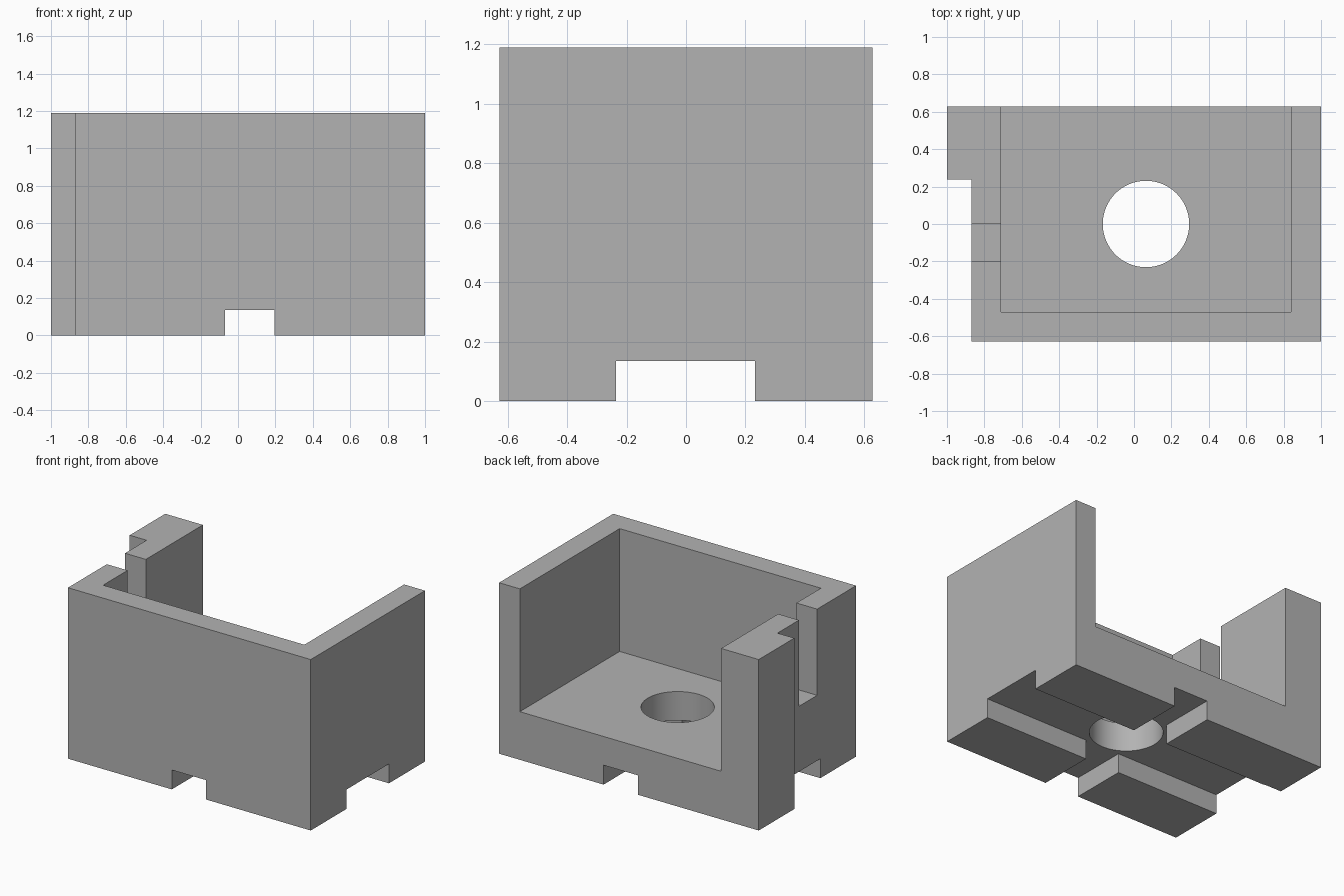
import bpy
import bmesh

old = bpy.data.objects.get("Cube")
if old:
    bpy.data.objects.remove(old, do_unlink=True)

BACK, FRONT = 0.628, -0.628
SIDE, RIB_SIDE = -0.87, -1.0
HEIGHT, OVER = 1.19, 0.2

grey = bpy.data.materials.new("plain grey")
grey.use_nodes = True
grey.diffuse_color = (0.45, 0.45, 0.45, 1)
grey.node_tree.nodes["Principled BSDF"].inputs["Base Color"].default_value = grey.diffuse_color


def prism(name, outline, low, high):
    """Extrude a flat counter-clockwise outline from low to high."""
    bm = bmesh.new()
    base = bm.faces.new([bm.verts.new((x, y, low)) for x, y in outline])
    top = bmesh.ops.extrude_face_region(bm, geom=[base])["geom"]
    bmesh.ops.translate(bm, vec=(0, 0, high - low),
                        verts=[v for v in top if isinstance(v, bmesh.types.BMVert)])
    bmesh.ops.recalc_face_normals(bm, faces=bm.faces)
    mesh = bpy.data.meshes.new(name)
    bm.to_mesh(mesh)
    bm.free()
    mesh.materials.append(grey)
    obj = bpy.data.objects.new(name, mesh)
    bpy.context.collection.objects.link(obj)
    return obj


def box(name, x0, x1, y0, y1, z0, z1):
    return prism(name, [(x0, y0), (x1, y0), (x1, y1), (x0, y1)], z0, z1)


# Solid block with the corner rib included in its outline
housing = prism("housing", [(SIDE, FRONT), (1, FRONT), (1, BACK), (RIB_SIDE, BACK),
                            (RIB_SIDE, 0.237), (SIDE, 0.237)], 0, HEIGHT)

# Open-backed cavity, side slot, two crossing channels below
cutters = [
    box("cavity_cutter", -0.71, 0.84, -0.47, BACK + OVER, 0.335, HEIGHT + OVER),
    box("slot_cutter", SIDE - OVER, -0.6, -0.2, 0, 0.59, HEIGHT + OVER),
    box("long_channel_cutter", RIB_SIDE - OVER, 1 + OVER, -0.235, 0.232, -OVER, 0.135),
    box("cross_channel_cutter", -0.07, 0.195, FRONT - OVER, BACK + OVER, -OVER, 0.135),
]

# Round hole through the floor
bpy.ops.mesh.primitive_cylinder_add(vertices=96, radius=0.231, depth=1, location=(0.064, 0, 0.2))
hole = bpy.context.object
hole.name = "hole_cutter"
hole.data.materials.append(grey)
cutters.append(hole)

bpy.ops.object.select_all(action="DESELECT")
bpy.context.view_layer.objects.active = housing
housing.select_set(True)
for cutter in cutters:
    cutter.hide_render = True
    cut = housing.modifiers.new(cutter.name, "BOOLEAN")
    cut.operation = "DIFFERENCE"
    cut.solver = "EXACT"
    cut.object = cutter
    bpy.ops.object.modifier_apply(modifier=cut.name)
for cutter in cutters:
    bpy.data.objects.remove(cutter, do_unlink=True)

bpy.ops.object.shade_smooth_by_angle(angle=0.5)
